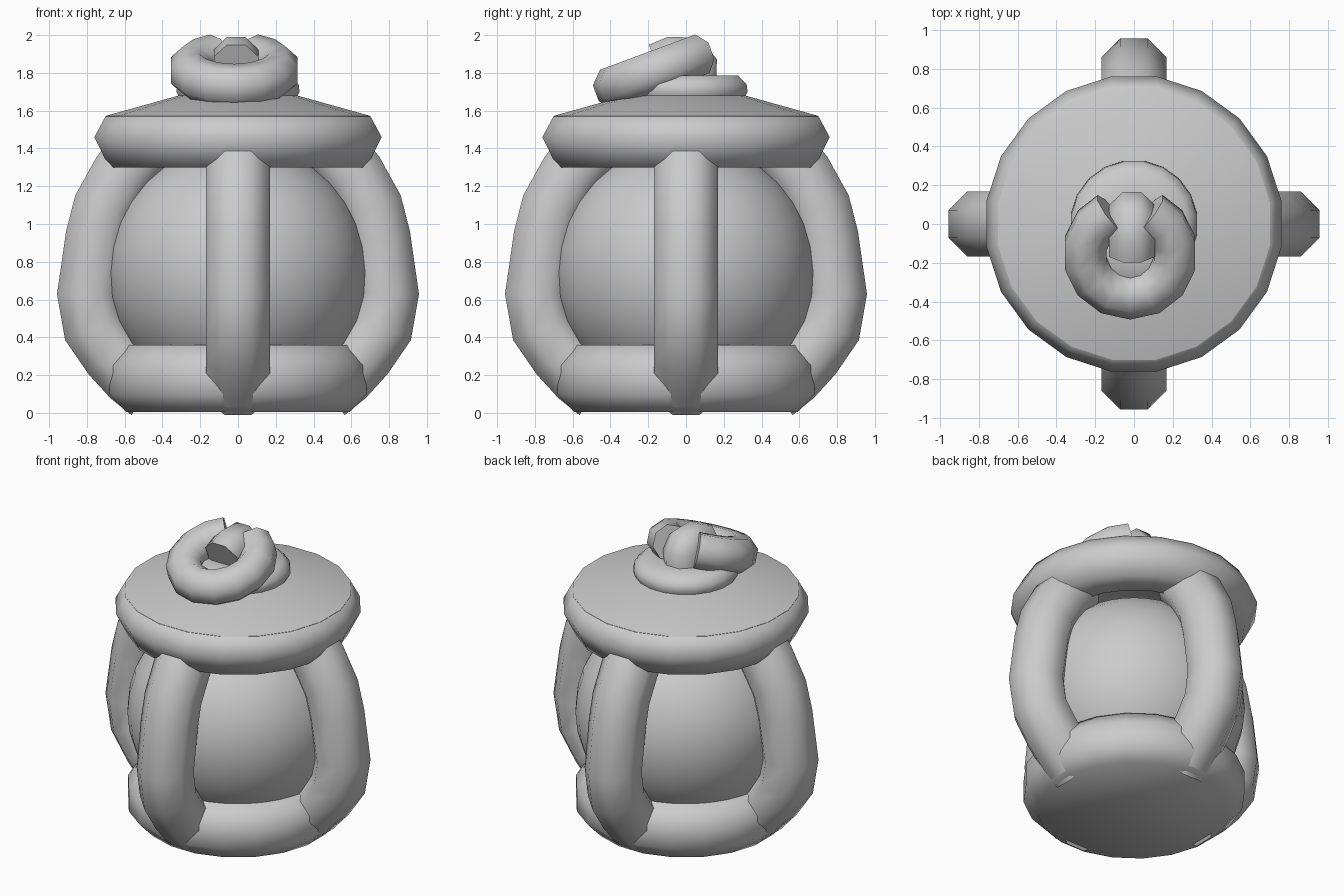
import bpy, bmesh
from math import sin, cos, pi, radians
from mathutils import Vector, Matrix

if "Cube" in bpy.data.objects:
    bpy.data.objects.remove(bpy.data.objects["Cube"])

grey = bpy.data.materials.new("plain_grey")
grey.use_nodes = True
COLOUR = (0.6, 0.6, 0.6, 1)
grey.diffuse_color = COLOUR
grey.node_tree.nodes["Principled BSDF"].inputs["Base Color"].default_value = COLOUR


def skin(name, rings, smooth=70):
    """Join rings of points into a capped, smooth-shaded tube."""
    bm = bmesh.new()
    loops = [[bm.verts.new(p) for p in ring] for ring in rings]
    n = len(loops[0])
    for a, b in zip(loops, loops[1:]):
        for i in range(n):
            j = (i + 1) % n
            bm.faces.new((a[i], a[j], b[j], b[i]))
    bm.faces.new(loops[0])
    bm.faces.new(loops[-1])
    bmesh.ops.recalc_face_normals(bm, faces=bm.faces)
    mesh = bpy.data.meshes.new(name)
    bm.to_mesh(mesh)
    bm.free()
    mesh.materials.append(grey)
    obj = bpy.data.objects.new(name, mesh)
    bpy.context.collection.objects.link(obj)
    bpy.ops.object.select_all(action='DESELECT')
    obj.select_set(True)
    bpy.context.view_layer.objects.active = obj
    bpy.ops.object.shade_smooth_by_angle(angle=radians(smooth))
    return obj


def lathe(name, profile, segments=20, smooth=70):
    angles = [2 * pi * (i + 0.5) / segments for i in range(segments)]
    return skin(name, [[(r * cos(a), r * sin(a), z) for a in angles]
                       for r, z in profile], smooth)


def sweep(name, path, radius, normal, sides=8):
    """Sweep a polygon along a path lying in the plane with this normal."""
    path = [Vector(p) for p in path]
    normal = Vector(normal).normalized()
    rings = []
    for i, p in enumerate(path):
        before = (p - path[max(i - 1, 0)]).normalized()
        after = (path[min(i + 1, len(path) - 1)] - p).normalized()
        side = normal.cross(before + after).normalized()
        angles = [2 * pi * (k + 0.5) / sides for k in range(sides)]
        rings.append([p + radius * (cos(a) * side + sin(a) * normal) for a in angles])
    return skin(name, rings)


# Base ring with closed floor
lathe("base", [(0.60, 0.005), (0.69, 0.10), (0.69, 0.25), (0.60, 0.36), (0.45, 0.36)])

# Glass globe
lathe("globe", [(0.69 * sin(t), 0.745 - 0.685 * cos(t))
                for t in [pi * (i + 0.15) / 16.3 for i in range(17)]], 32)

# Four curved posts around the globe
post_path = [(0.46, 0, 0.12), (0.56, 0, 0.20), (0.66, 0, 0.31), (0.76, 0, 0.45), (0.79, 0, 0.63),
             (0.745, 0, 0.93), (0.705, 0, 1.09), (0.61, 0, 1.26), (0.48, 0, 1.42)]
for i, side in enumerate(("left", "back", "right", "front")):
    post = sweep(side + "_post", post_path, 0.182, (0, 1, 0))
    post.data.transform(Matrix.Rotation(i * pi / 2, 4, 'Z'))

# Lid: rounded rim, shallow roof and cap
lathe("lid_rim", [(0.40, 1.38), (0.50, 1.30), (0.69, 1.30), (0.77, 1.46),
                  (0.71, 1.57), (0.55, 1.59)])
lathe("lid_roof", [(0.71, 1.54), (0.71, 1.572), (0.30, 1.685)], smooth=30)
lathe("lid_cap", [(0.29, 1.62), (0.33, 1.70), (0.325, 1.74), (0.28, 1.785), (0.15, 1.785)])

# Tilted open carrying ring
TILT = 0.37
ring_path = []
for i in range(13):
    a = radians(115 + 310 * i / 12)
    y = -0.15 + 0.225 * sin(a)
    ring_path.append((-0.02 + 0.235 * cos(a), y, 1.73 + TILT * (y + 0.375)))
sweep("carrying_ring", ring_path, 0.118, (0, -TILT, 1))

# Short bent loop holding the ring
loop_path = [(-0.01, -0.15, 1.84), (-0.01, -0.07, 1.875), (-0.01, 0.02, 1.88),
             (-0.01, 0.05, 1.84), (-0.01, 0.04, 1.74)]
sweep("ring_holder", loop_path, 0.128, (1, 0, 0))
